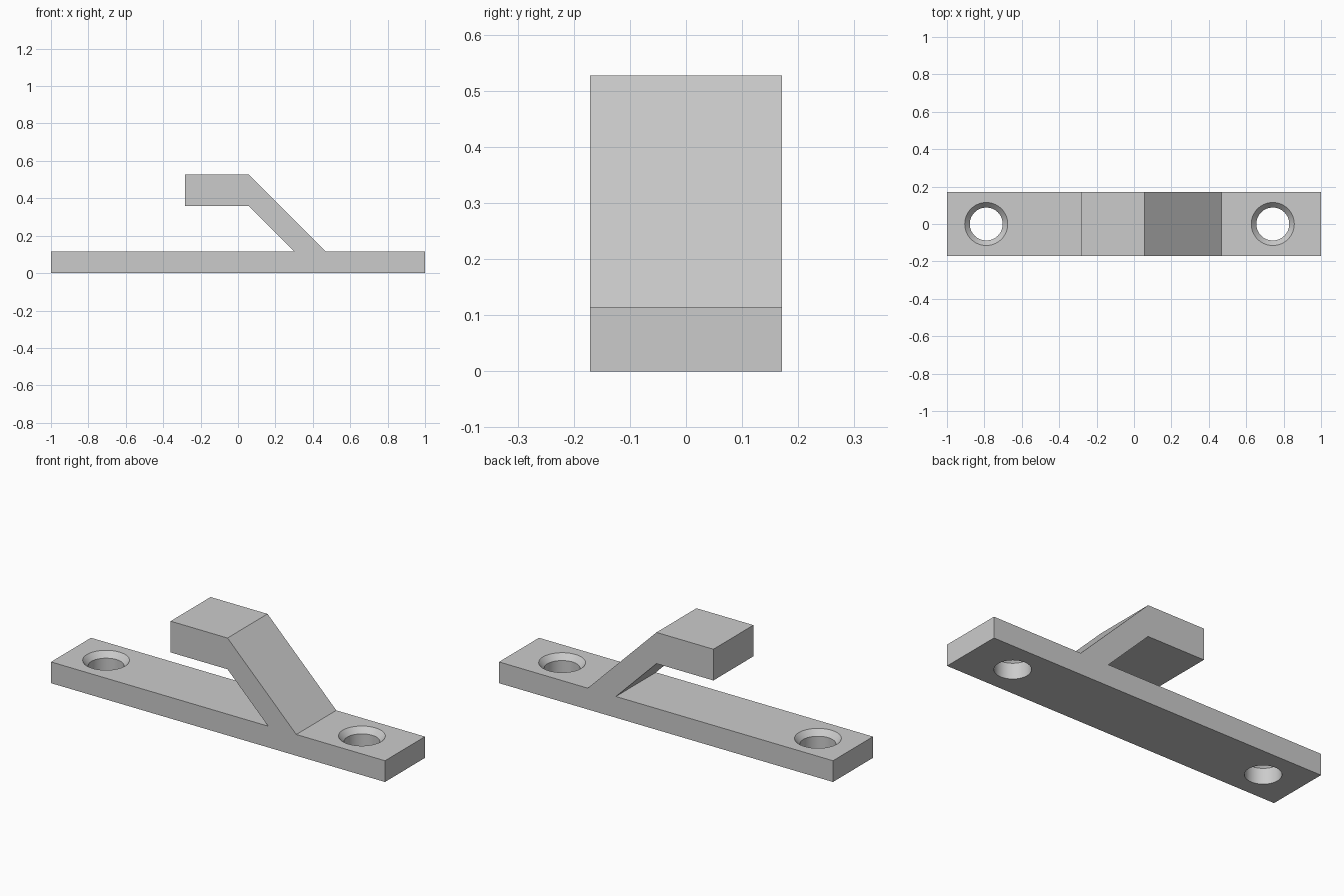
import bpy, bmesh, math
from mathutils import Matrix

cube = bpy.data.objects.get("Cube")
if cube:
    bpy.data.objects.remove(cube, do_unlink=True)

HALF_WIDTH = 0.171
PLATE = 0.115      # plate thickness
SINK = 0.03        # countersink depth

grey = bpy.data.materials.new("plain grey")
grey.use_nodes = True
colour = (0.6, 0.6, 0.6, 1)
grey.diffuse_color = colour
grey.node_tree.nodes["Principled BSDF"].inputs["Base Color"].default_value = colour


def make_object(name, bm):
    bmesh.ops.recalc_face_normals(bm, faces=bm.faces)
    mesh = bpy.data.meshes.new(name)
    bm.to_mesh(mesh)
    bm.free()
    mesh.materials.append(grey)
    obj = bpy.data.objects.new(name, mesh)
    bpy.context.collection.objects.link(obj)
    return obj


# Plate and overhanging hook share one side profile (x, z)
profile = [(-1, 0), (1, 0), (1, PLATE), (0.469, PLATE), (0.057, 0.527),
           (-0.284, 0.527), (-0.284, 0.358), (0.057, 0.358),
           (0.3, PLATE), (-1, PLATE)]
bm = bmesh.new()
side = bm.faces.new([bm.verts.new((x, -HALF_WIDTH, z)) for x, z in profile])
extruded = bmesh.ops.extrude_face_region(bm, geom=[side])["geom"]
bmesh.ops.translate(bm, vec=(0, 2 * HALF_WIDTH, 0),
                    verts=[v for v in extruded if isinstance(v, bmesh.types.BMVert)])
bracket = make_object("hook_bracket", bm)


# Countersunk screw hole cutter: a spun half section, closed on its axis
def hole_cutter(name, x):
    section = [(0, -0.05), (0.088, -0.05), (0.088, PLATE - SINK),
               (0.115, PLATE), (0.115, PLATE + 0.02), (0, PLATE + 0.02)]
    bm = bmesh.new()
    verts = [bm.verts.new((r, 0, z)) for r, z in section]
    edges = [bm.edges.new(pair) for pair in zip(verts, verts[1:])]
    bmesh.ops.spin(bm, geom=verts + edges, cent=(0, 0, 0), axis=(0, 0, 1),
                   angle=math.tau, steps=64, use_duplicate=False)
    bmesh.ops.remove_doubles(bm, verts=bm.verts, dist=0.0001)
    bmesh.ops.transform(bm, matrix=Matrix.Translation((x, 0, 0)), verts=bm.verts)
    cutter = make_object(name, bm)
    cutter.hide_render = True
    return cutter


cutters = [hole_cutter("right_hole_cutter", -0.79), hole_cutter("left_hole_cutter", 0.742)]
for cutter in cutters:
    cut = bracket.modifiers.new(cutter.name, 'BOOLEAN')
    cut.operation = 'DIFFERENCE'
    cut.solver = 'EXACT'
    cut.object = cutter

# Apply the cuts, then smooth the hole walls only
bpy.ops.object.select_all(action='DESELECT')
bracket.select_set(True)
bpy.context.view_layer.objects.active = bracket
for cutter in cutters:
    bpy.ops.object.modifier_apply(modifier=cutter.name)
    bpy.data.objects.remove(cutter, do_unlink=True)
bpy.ops.object.shade_smooth_by_angle(angle=math.radians(30))
